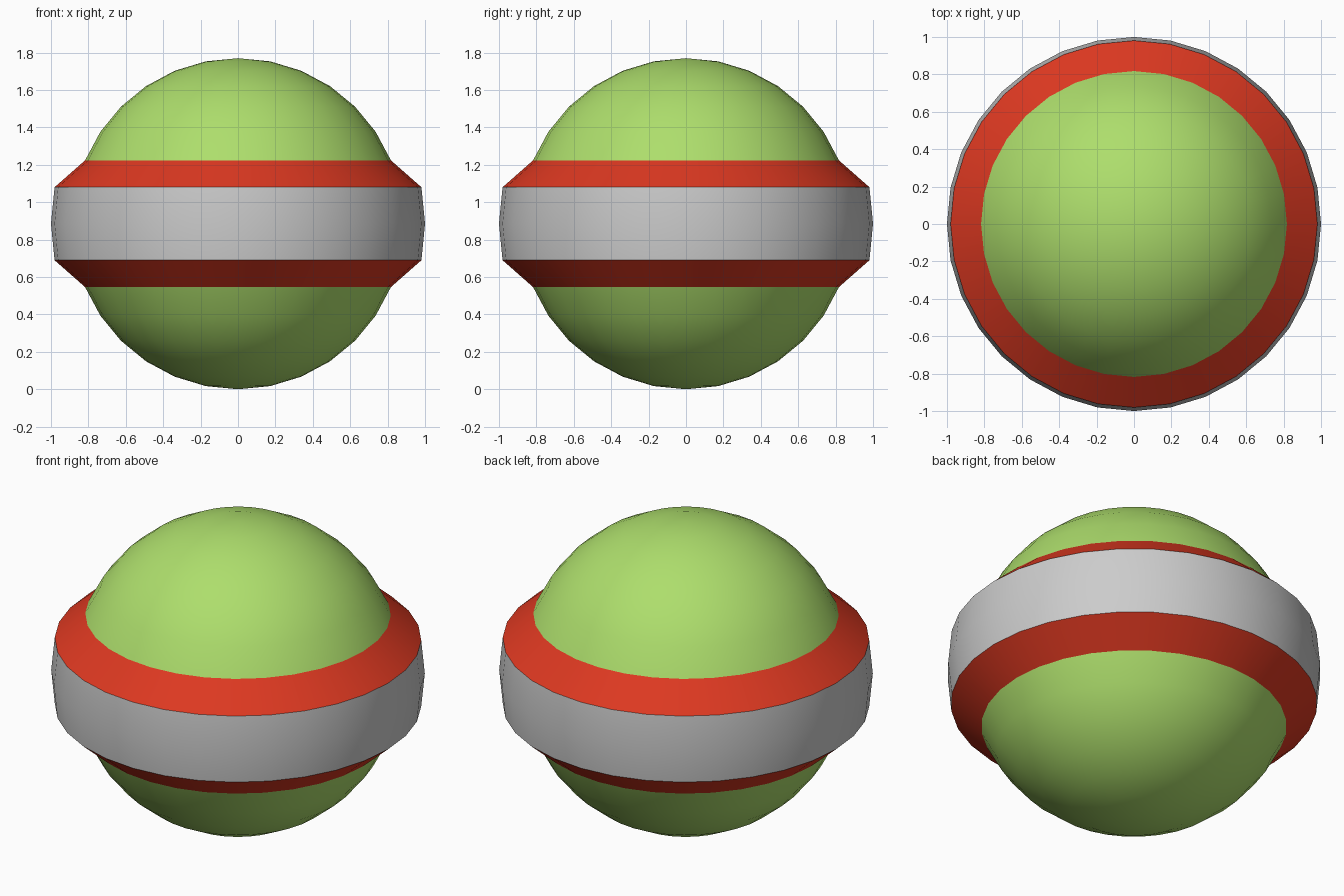
import bpy, bmesh
from math import sin, cos, pi, radians

if "Cube" in bpy.data.objects:
    bpy.data.objects.remove(bpy.data.objects["Cube"])

SEG = 32            # sides around the axis
STEP = radians(11.25)  # latitude step of the sphere rings
R_CORE, R_BAND = 0.885, 1.0
CENTRE_Z = 0.885


def material(name, rgb):
    m = bpy.data.materials.new(name)
    m.diffuse_color = (*rgb, 1)
    m.use_nodes = True
    m.node_tree.nodes["Principled BSDF"].inputs["Base Color"].default_value = m.diffuse_color
    return m


def ring_point(radius, k):
    """Profile point (r, z) on a sphere, k latitude steps down from the top."""
    return radius * sin(k * STEP), CENTRE_Z + radius * cos(k * STEP)


def lathe(name, profile, mat=None):
    """Revolve a top-to-bottom profile around z; points on the axis become poles."""
    bm = bmesh.new()
    rings = []
    for r, z in profile:
        n = 1 if r < 1e-5 else SEG
        rings.append([bm.verts.new((r * cos(2 * pi * i / SEG), r * sin(2 * pi * i / SEG), z))
                      for i in range(n)])
    for up, lo in zip(rings, rings[1:]):
        for i in range(SEG):
            j = (i + 1) % SEG
            if len(up) == 1:
                bm.faces.new((up[0], lo[i], lo[j]))
            elif len(lo) == 1:
                bm.faces.new((up[i], lo[0], up[j]))
            else:
                bm.faces.new((up[i], lo[i], lo[j], up[j]))
    for f in bm.faces:
        f.smooth = True
    me = bpy.data.meshes.new(name)
    bm.to_mesh(me)
    bm.free()
    if mat:
        me.materials.append(mat)
    ob = bpy.data.objects.new(name, me)
    bpy.context.collection.objects.link(ob)
    return ob


green = material("green", (0.42, 0.73, 0.15))
red = material("red", (0.72, 0.04, 0.015))

# Green domes, top and bottom
lathe("upper_dome", [ring_point(R_CORE, k) for k in range(0, 7)], green)
lathe("lower_dome", [ring_point(R_CORE, k) for k in range(10, 17)], green)

# Red sloping collars joining the domes to the raised belt
lathe("upper_collar", [ring_point(R_CORE, 6), ring_point(R_BAND, 7)], red)
lathe("lower_collar", [ring_point(R_BAND, 9), ring_point(R_CORE, 10)], red)

# Grey raised belt around the equator
lathe("belt", [ring_point(R_BAND, k) for k in (7, 8, 9)])
